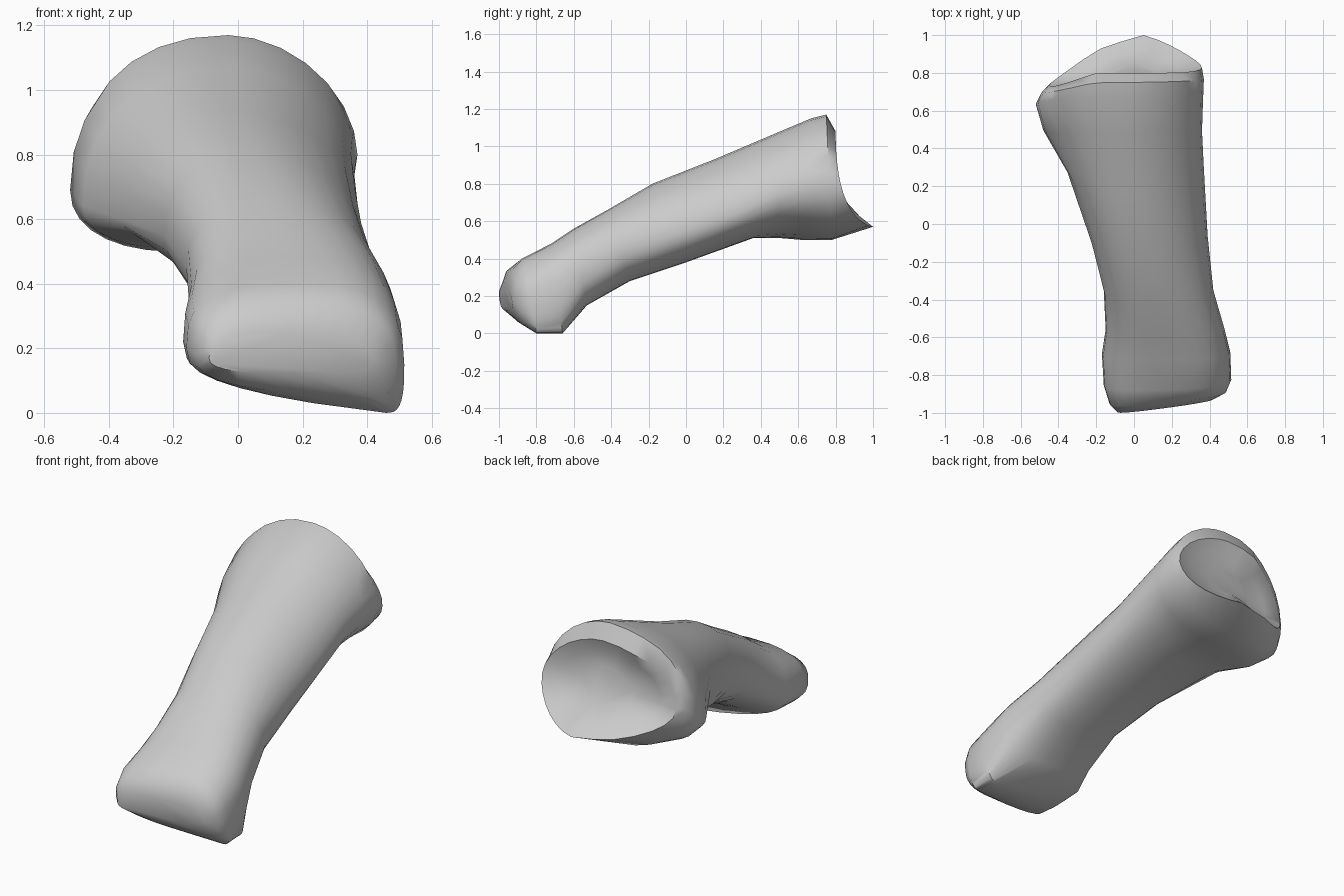
import bpy, bmesh, math
from mathutils import Vector

SEG = 28

# Cross-sections, front to back:
# y_top, y_bottom, left(x,z), right(x,z), top(x,z), bottom(x,z),
# squareness, skew in y, tilt of the underside
sections = [
    (-0.97, -0.95, -0.09, 0.17, 0.42, 0.16, 0.15, 0.25, 0.2, 0.12, 2.6, 0.13, 0.0),
    (-0.93, -0.88, -0.13, 0.18, 0.49, 0.15, 0.20, 0.34, 0.35, 0.05, 3.0, 0.10, 0.05),
    (-0.87, -0.80, -0.16, 0.20, 0.515, 0.15, 0.20, 0.40, 0.46, 0.0, 3.0, 0.03, 0.12),
    (-0.72, -0.66, -0.17, 0.22, 0.51, 0.20, 0.20, 0.48, 0.46, 0.0, 2.8, 0.0, 0.12),
    (-0.60, -0.53, -0.15, 0.32, 0.48, 0.32, 0.15, 0.56, 0.2, 0.15, 2.6, 0.0, 0.0),
    (-0.42, -0.30, -0.16, 0.45, 0.42, 0.44, 0.12, 0.66, 0.15, 0.28, 2.4, 0.0, 0.0),
    (-0.18, 0.00, -0.23, 0.55, 0.39, 0.53, 0.05, 0.80, 0.1, 0.38, 2.3, 0.0, 0.0),
    (0.15, 0.36, -0.36, 0.60, 0.37, 0.65, 0.0, 0.93, 0.0, 0.51, 2.2, 0.0, 0.0),
    (0.48, 0.50, -0.48, 0.64, 0.36, 0.74, -0.02, 1.07, -0.2, 0.51, 2.2, 0.0, 0.0),
    (0.67, 0.62, -0.52, 0.69, 0.365, 0.78, -0.03, 1.15, -0.2, 0.50, 2.2, 0.0, 0.0),
]
# Flared rear rim, same layout
rim = [
    (0.75, 0.78, -0.49, 0.76, 0.37, 0.80, -0.03, 1.17, -0.12, 0.50, 2.2, 0.0, 0.0),
    (0.80, 1.00, -0.45, 0.76, 0.36, 0.80, -0.02, 1.08, 0.05, 0.57, 2.1, 0.0, 0.0),
]


def ring(s, power=1.0, point=0.0, sweep=0.0):
    yt, yb, xl, zl, xr, zr, xt, zt, xb, zb, n, skew, tilt = s
    right, top, left, bottom = (xr, zr), (xt, zt), (xl, zl), (xb, zb)
    pts = []
    for i in range(SEG):
        a = 2 * math.pi * i / SEG
        c, q = math.cos(a), math.sin(a)
        side = right if c >= 0 else left
        cap = top if q >= 0 else bottom
        # the upper right quarter is leaner than the others
        e = n - 0.35 if c > 0 and q > 0 else n
        u, v = abs(c) ** (2 / e), abs(q) ** (2 / e)
        # superelliptic quarter between a side point and a cap point
        x = cap[0] + (side[0] - cap[0]) * u
        z = side[1] + (cap[1] - side[1]) * v
        t = max(0.0, (zt - z) / (zt - zb)) ** power
        y = yt + (yb - yt) * t + skew * (x - xb) - point * t * abs(x - xb)
        y -= sweep * max(0.0, -0.2 - x)
        if q < 0:
            z += tilt * max(0.0, xb - x) * v
        pts.append(Vector((x, y, z)))
    return pts


loops = [ring(s) for s in sections]
loops += [ring(rim[0], sweep=0.25), ring(rim[1], 2.5, 0.26, 0.35)]

# Dished joint surface closing the rear end
centre = Vector((-0.03, 0.79, 0.80))
for scale, depth in ((0.75, 0.02), (0.4, 0.02)):
    loops.append([centre + (p - centre) * scale - Vector((0, depth, 0))
                  for p in loops[len(sections) + 1]])

bm = bmesh.new()
rows = [[bm.verts.new(p) for p in loop] for loop in loops]
for a, b in zip(rows, rows[1:]):
    for i in range(SEG):
        j = (i + 1) % SEG
        bm.faces.new((a[i], a[j], b[j], b[i]))

# End faces
bm.faces.new(rows[0])
bm.faces.new(rows[-1])
bmesh.ops.recalc_face_normals(bm, faces=bm.faces)

mesh = bpy.data.meshes.new("bone")
bm.to_mesh(mesh)
bm.free()
obj = bpy.data.objects.new("bone", mesh)
bpy.context.collection.objects.link(obj)
bpy.context.view_layer.objects.active = obj
obj.select_set(True)
bpy.ops.object.shade_smooth_by_angle(angle=math.radians(45))
